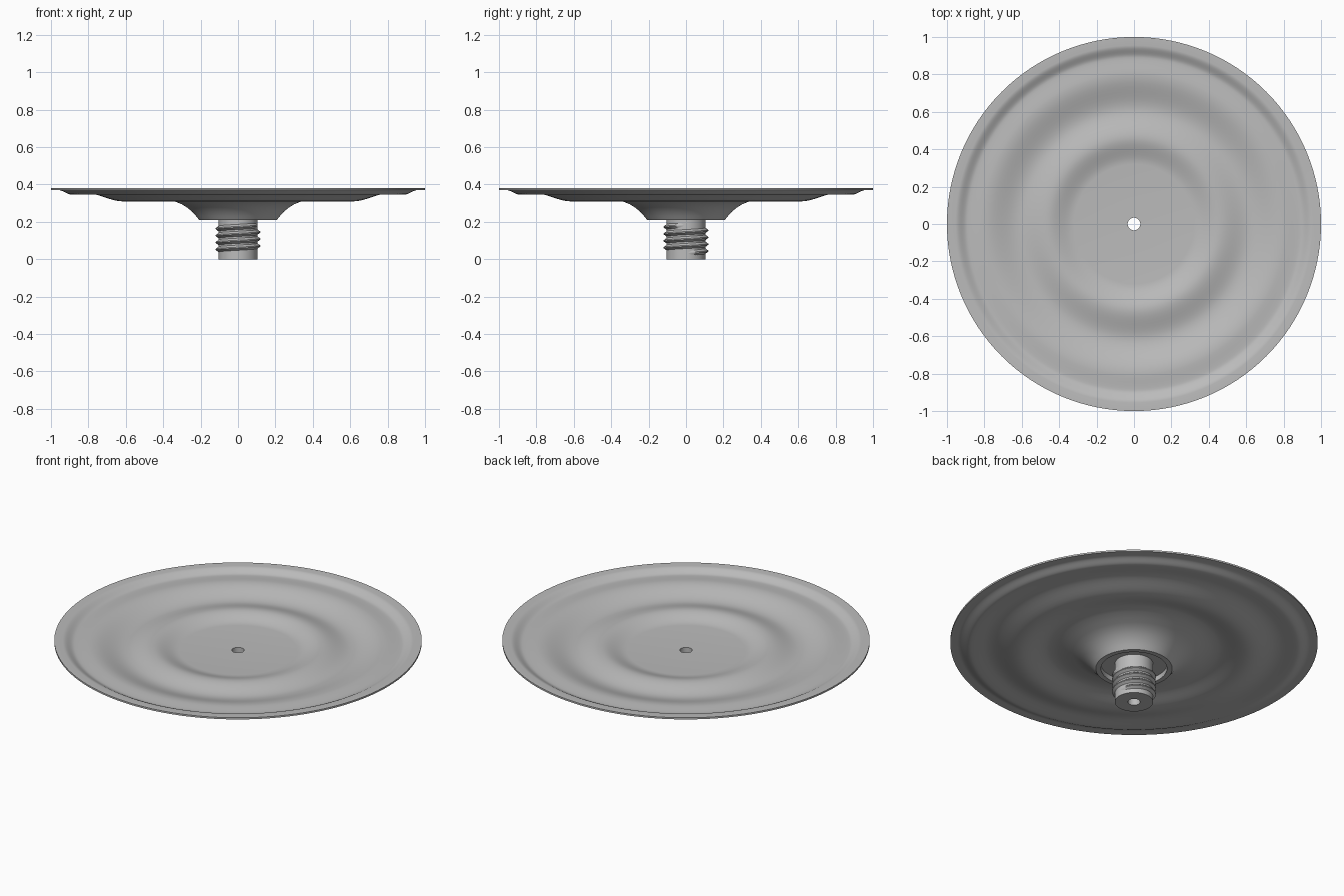
import bpy, bmesh, math

if "Cube" in bpy.data.objects:
    bpy.data.objects.remove(bpy.data.objects["Cube"])

SEG = 128
steel = bpy.data.materials.new("grey_steel")
steel.diffuse_color = (0.5, 0.5, 0.5, 1)
steel.use_nodes = True
steel.node_tree.nodes["Principled BSDF"].inputs["Base Color"].default_value = steel.diffuse_color


def finish(name, bm):
    bmesh.ops.recalc_face_normals(bm, faces=bm.faces)
    me = bpy.data.meshes.new(name)
    bm.to_mesh(me)
    bm.free()
    me.materials.append(steel)
    ob = bpy.data.objects.new(name, me)
    bpy.context.collection.objects.link(ob)
    bpy.ops.object.select_all(action='DESELECT')
    ob.select_set(True)
    bpy.context.view_layer.objects.active = ob
    bpy.ops.object.shade_smooth_by_angle(angle=math.radians(35))
    return ob


def lathe(name, profile):
    """Revolve a closed (radius, height) loop around z."""
    bm = bmesh.new()
    rings = []
    for r, z in profile:
        rings.append([bm.verts.new((r * math.cos(2 * math.pi * i / SEG),
                                    r * math.sin(2 * math.pi * i / SEG), z))
                      for i in range(SEG)])
    for a, b in zip(rings, rings[1:] + rings[:1]):
        for i in range(SEG):
            j = (i + 1) % SEG
            bm.faces.new((a[i], a[j], b[j], b[i]))
    return finish(name, bm)


def wave(keys, steps=8):
    """Ease smoothly between successive crests and troughs."""
    pts = [keys[0]]
    for (r0, z0), (r1, z1) in zip(keys, keys[1:]):
        n = 1 if z0 == z1 else steps
        for k in range(1, n + 1):
            t = k / n
            pts.append((r0 + (r1 - r0) * t, z0 + (z1 - z0) * t * t * (3 - 2 * t)))
    return pts


# Rippled disc with flared hub and a recess under the hub
top = wave([(0.034, 0.32), (0.32, 0.32), (0.46, 0.352), (0.615, 0.322),
            (0.80, 0.361), (0.89, 0.356), (0.955, 0.38), (1.0, 0.38)])
under = wave([(1.0, 0.37), (0.96, 0.37), (0.89, 0.346), (0.80, 0.351),
              (0.62, 0.31), (0.46, 0.338)])
flare = [(0.41, 0.331), (0.37, 0.318), (0.335, 0.308), (0.30, 0.294), (0.27, 0.275),
         (0.245, 0.254), (0.225, 0.232), (0.208, 0.21)]
recess = [(0.18, 0.21), (0.18, 0.24), (0.034, 0.24)]
lathe("rippled_disc", top + under + flare + recess)

# Hollow shaft
lathe("shaft", [(0.034, 0.0), (0.104, 0.0), (0.104, 0.242), (0.034, 0.242)])

# Helical thread ridge, tapering into the shaft at both ends
bm = bmesh.new()
PITCH, TURNS, STEP = 0.037, 4, 64
count = int(TURNS * STEP)
sections = []
for i in range(count + 1):
    a = 2 * math.pi * i / STEP
    z = 0.034 + PITCH * i / STEP
    fade = min(1, i / 8, (count - i) / 8)
    crest = 0.101 + 0.018 * fade
    sections.append([bm.verts.new((r * math.cos(a), r * math.sin(a), z + dz))
                     for r, dz in ((0.10, -0.017), (crest, -0.003),
                                   (crest, 0.003), (0.10, 0.017))])
for a, b in zip(sections, sections[1:]):
    for k in range(4):
        m = (k + 1) % 4
        bm.faces.new((a[k], b[k], b[m], a[m]))
bm.faces.new(sections[0])
bm.faces.new(sections[-1])
finish("thread", bm)
